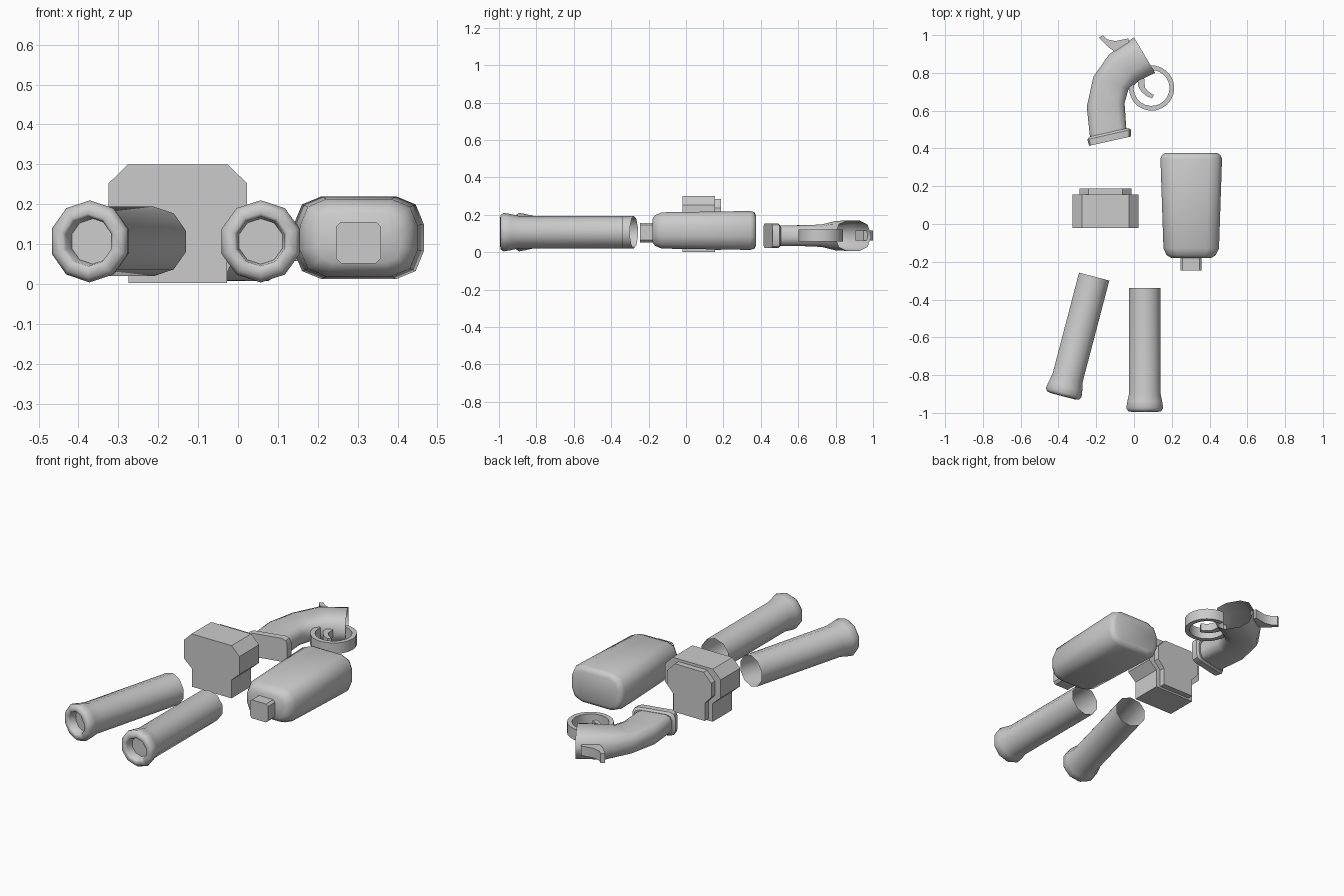
import bpy, bmesh, math
from mathutils import Vector, Matrix

if "Cube" in bpy.data.objects:
    bpy.data.objects.remove(bpy.data.objects["Cube"])


def finish(name, rings, cap_start=True, cap_end=True, angle=40):
    """Skin a list of equal-length point rings into one object."""
    bm = bmesh.new()
    loops = [[bm.verts.new(p) for p in ring] for ring in rings]
    n = len(loops[0])
    for a, b in zip(loops, loops[1:]):
        for i in range(n):
            j = (i + 1) % n
            bm.faces.new((a[i], a[j], b[j], b[i]))
    if cap_start:
        bm.faces.new(loops[0][::-1])
    if cap_end:
        bm.faces.new(loops[-1])
    bmesh.ops.recalc_face_normals(bm, faces=bm.faces)
    mesh = bpy.data.meshes.new(name)
    bm.to_mesh(mesh)
    bm.free()
    ob = bpy.data.objects.new(name, mesh)
    bpy.context.collection.objects.link(ob)
    bpy.ops.object.select_all(action='DESELECT')
    ob.select_set(True)
    bpy.context.view_layer.objects.active = ob
    bpy.ops.object.shade_smooth_by_angle(angle=math.radians(angle))
    return ob


def rounded(hw, hh, r, segs):
    """Rounded rectangle outline; one segment gives plain chamfers."""
    pts = []
    for k, (sx, sy) in enumerate(((1, 1), (-1, 1), (-1, -1), (1, -1))):
        for i in range(segs + 1):
            a = math.pi / 2 * (k + i / segs)
            pts.append((sx * (hw - r) + r * math.cos(a),
                        sy * (hh - r) + r * math.sin(a)))
    return pts


def extrude_z(name, outline, z0, z1, angle=40):
    return finish(name, [[(x, y, z) for x, y in outline] for z in (z0, z1)], angle=angle)


def extrude_y(name, outline, y0, y1):
    return finish(name, [[(x, y, z) for x, z in outline] for y in (y0, y1)], angle=20)


# Two flared ten-sided tubes: recessed muzzle, open rear
tube = [(0.057, 0.05), (0.062, 0.008), (0.070, 0.0), (0.092, 0.004), (0.103, 0.02),
        (0.097, 0.055), (0.087, 0.10), (0.087, 0.655)]


def barrel(name, muzzle, turn):
    m = Matrix.Translation(muzzle) @ Matrix.Rotation(turn, 4, 'Z')
    rings = [[m @ Vector((r * math.sin(i * math.tau / 10), y, r * math.cos(i * math.tau / 10)))
              for i in range(10)] for r, y in tube]
    finish(name, rings, cap_end=False, angle=60)


barrel("straight_barrel", (0.057, -0.995, 0.107), 0)
barrel("angled_barrel", (-0.377, -0.912, 0.107), -math.radians(14.7))

# Keyhole-shaped receiver block with a smaller plate on its back


def block_outline(cx, half, neck, z0, zn, z1, z2, z3, top):
    right = [(neck, z0), (neck, zn), (half, z1), (half, z2), (top, z3)]
    return [(cx + x, z) for x, z in right] + [(cx - x, z) for x, z in right[::-1]]


extrude_y("receiver_block",
          block_outline(-0.151, 0.174, 0.124, 0.002, 0.105, 0.15, 0.252, 0.30, 0.125), -0.02, 0.155)
extrude_y("receiver_back_plate",
          block_outline(-0.151, 0.138, 0.098, 0.012, 0.112, 0.155, 0.235, 0.285, 0.09), 0.15, 0.187)

# Tapered fore grip with rounded ends and a locating peg
grip = [(-0.18, 0.105, 0.062, 0.04), (-0.165, 0.130, 0.082, 0.055), (-0.13, 0.147, 0.097, 0.065),
        (0.345, 0.163, 0.104, 0.07), (0.365, 0.155, 0.098, 0.065), (0.375, 0.138, 0.080, 0.055)]
finish("fore_grip", [[(0.303 + x, y, 0.116 + z) for x, z in rounded(w, h, r, 2)]
                     for y, w, h, r in grip], angle=50)
extrude_y("grip_peg", [(0.302 + x, 0.104 + z) for x, z in rounded(0.056, 0.052, 0.012, 1)],
          -0.245, -0.16)

# Curved handle: left edge, right edge, half thickness and corner size
ZC = 0.088


def station(left, right, half, r):
    l, rt = Vector((*left, ZC)), Vector((*right, ZC))
    mid, u = (l + rt) / 2, (rt - l).normalized()
    return [mid + u * a + Vector((0, 0, b))
            for a, b in rounded((rt - l).length / 2, half, r, 2)]


finish("handle_body", [
    station((-0.232, 0.45), (-0.04, 0.495), 0.055, 0.035),
    station((-0.250, 0.62), (-0.050, 0.64), 0.056, 0.04),
    station((-0.215, 0.78), (-0.030, 0.71), 0.060, 0.045),
    station((-0.130, 0.90), (0.028, 0.76), 0.079, 0.06),
    station((0.000, 0.988), (0.112, 0.80), 0.081, 0.07)], cap_end=False, angle=50)
finish("handle_end_cap", [
    [p for p in station(*e)] for e in (
        ((-0.238, 0.414), (-0.017, 0.463), 0.066, 0.03),
        ((-0.247, 0.447), (-0.017, 0.500), 0.066, 0.03),
        ((-0.236, 0.462), (-0.030, 0.508), 0.057, 0.03))], angle=30)

# Hammer spur, trigger and round trigger guard
extrude_z("hammer", [(-0.185, 0.986), (-0.166, 1.0), (-0.142, 0.978), (-0.10, 0.968), (-0.03, 0.982),
                     (-0.02, 0.95), (-0.09, 0.905), (-0.135, 0.935)], 0.062, 0.116)
extrude_z("trigger", [(0.02, 0.77), (0.022, 0.73), (0.04, 0.70), (0.065, 0.678), (0.095, 0.665),
                      (0.106, 0.683), (0.078, 0.698), (0.058, 0.722), (0.054, 0.77)], 0.068, 0.11)
guard = []
for i in range(19):
    a = math.radians(97 - i * 16)
    guard.append([(0.093 + r * math.cos(a), 0.72 + r * math.sin(a), z)
                  for r, z in ((0.095, 0.058), (0.12, 0.058), (0.12, 0.12), (0.095, 0.12))])
finish("trigger_guard", guard)
